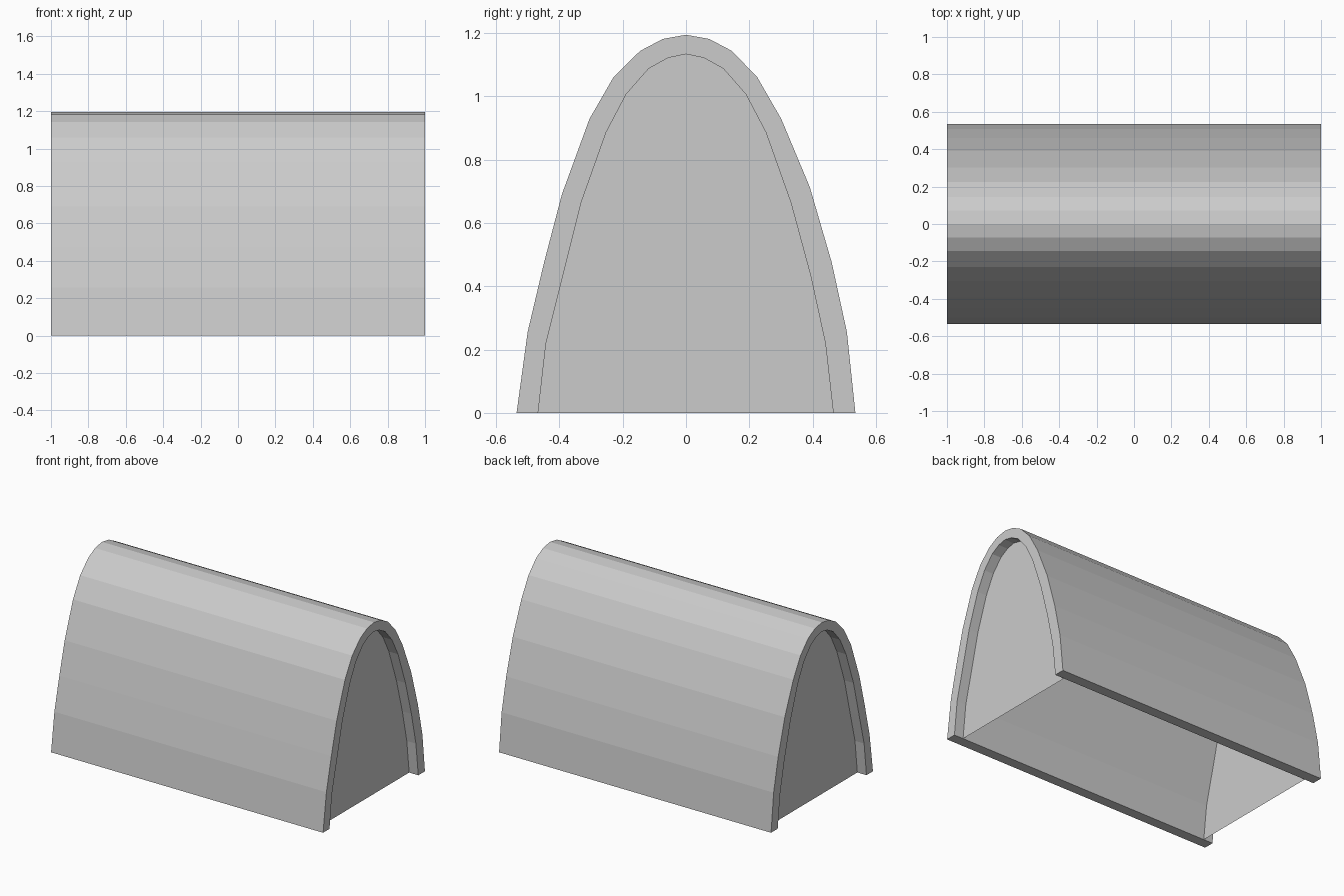
import bpy

if "Cube" in bpy.data.objects:
    bpy.data.objects.remove(bpy.data.objects["Cube"])

HALF = 1.0      # half length of the shelter
WALL_X = 0.933  # end walls are recessed by the shell thickness

# Arch outlines as (y, z), left foot over the crown to right foot
OUTER = [(-.535, 0), (-.5, .256), (-.448, .476), (-.392, .69), (-.305, .928),
         (-.229, 1.06), (-.145, 1.143), (-.073, 1.181), (0, 1.194),
         (.073, 1.181), (.145, 1.143), (.225, 1.06), (.301, .928),
         (.391, .713), (.46, .476), (.508, .256), (.535, 0)]
INNER = [(-.467, 0), (-.442, .22), (-.388, .435), (-.331, .664), (-.252, .886),
         (-.189, 1.006), (-.118, 1.087), (-.057, 1.121), (0, 1.133),
         (.057, 1.121), (.118, 1.087), (.189, 1.006), (.252, .886),
         (.331, .664), (.393, .435), (.44, .22), (.465, 0)]


def make(name, verts, faces):
    mesh = bpy.data.meshes.new(name)
    mesh.from_pydata(verts, [], faces)
    mesh.update()
    ob = bpy.data.objects.new(name, mesh)
    bpy.context.collection.objects.link(ob)
    return ob


# Vaulted shell: four rails of points joined by quads
n = len(OUTER)
verts = [(x, y, z) for x in (-HALF, HALF) for arch in (OUTER, INNER) for y, z in arch]
faces = []
for i in range(n - 1):
    a, b, c, d = i, n + i, 2 * n + i, 3 * n + i  # outer/inner at -x, outer/inner at +x
    faces += [(a, c, c + 1, a + 1), (b, b + 1, d + 1, d),
              (a, a + 1, b + 1, b), (c, d, d + 1, c + 1)]
# Feet of the shell
faces += [(0, n, 3 * n, 2 * n),
          (n - 1, 3 * n - 1, 4 * n - 1, 2 * n - 1)]
make("vaulted_shell", verts, faces)

# Recessed end walls, facing outwards
for name, x in (("left_end_wall", -WALL_X), ("right_end_wall", WALL_X)):
    outline = INNER if x > 0 else INNER[::-1]
    outline = outline[::-1]
    make(name, [(x, y, z) for y, z in outline], [tuple(range(n))])
